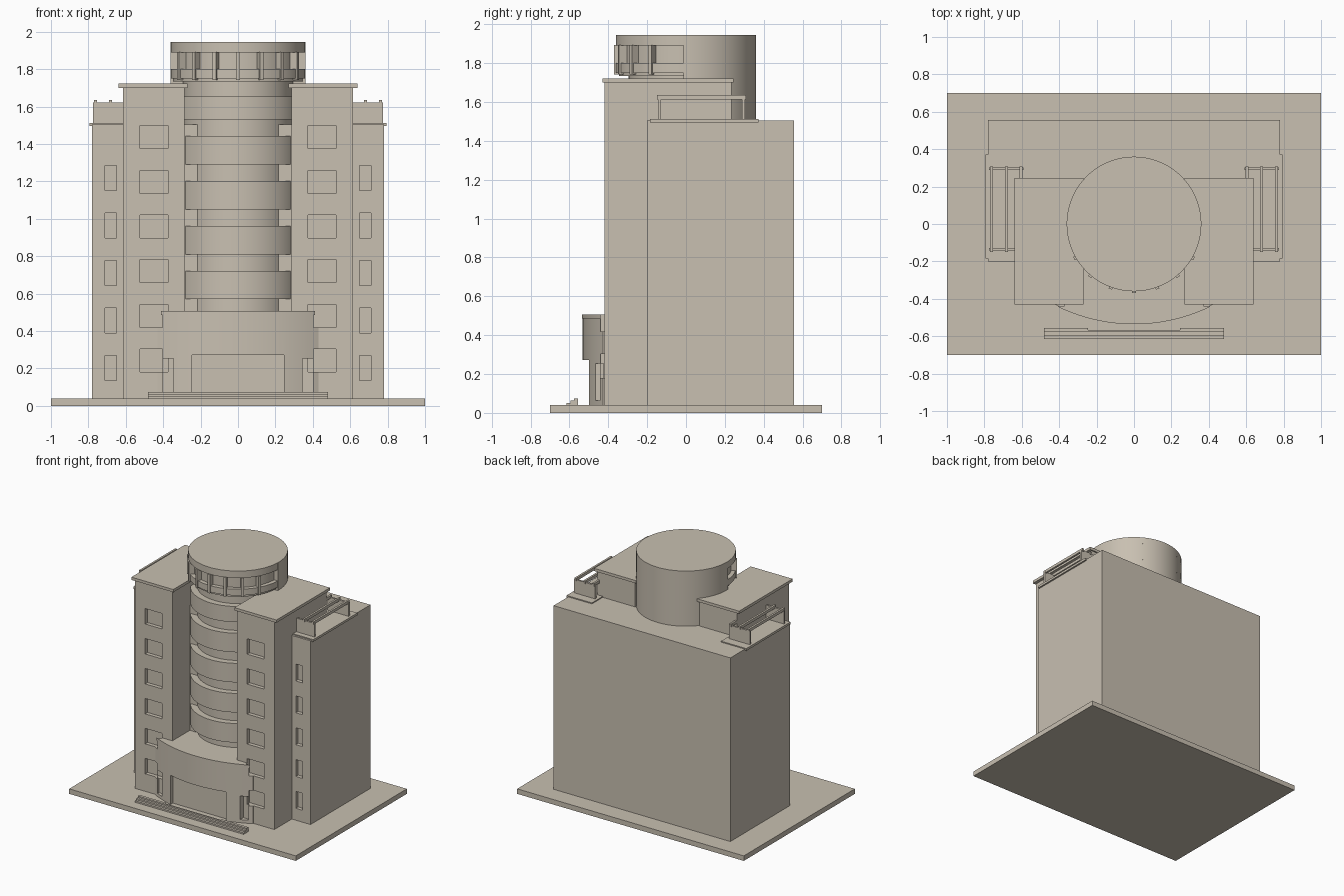
import bpy, bmesh, math
from mathutils import Matrix, Vector

if "Cube" in bpy.data.objects:
    bpy.data.objects.remove(bpy.data.objects["Cube"])

stone = bpy.data.materials.new("beige_stone")
stone.diffuse_color = (0.58, 0.525, 0.44, 1)
stone.use_nodes = True
stone.node_tree.nodes["Principled BSDF"].inputs["Base Color"].default_value = stone.diffuse_color


def finish(name, bm, smooth=False):
    bmesh.ops.recalc_face_normals(bm, faces=bm.faces[:])
    mesh = bpy.data.meshes.new(name)
    bm.to_mesh(mesh)
    bm.free()
    mesh.materials.append(stone)
    ob = bpy.data.objects.new(name, mesh)
    bpy.context.scene.collection.objects.link(ob)
    if smooth:
        shade(ob)
    return ob


def shade(ob):
    bpy.ops.object.select_all(action='DESELECT')
    ob.select_set(True)
    bpy.context.view_layer.objects.active = ob
    bpy.ops.object.shade_smooth_by_angle(angle=math.radians(30))


def add_box(bm, x0, x1, y0, y1, z0, z1):
    centre = Vector(((x0 + x1) / 2, (y0 + y1) / 2, (z0 + z1) / 2))
    size = Matrix.Diagonal((abs(x1 - x0), y1 - y0, z1 - z0, 1))
    bmesh.ops.create_cube(bm, size=1, matrix=Matrix.Translation(centre) @ size)


def boxes(name, *dims):
    bm = bmesh.new()
    for d in dims:
        add_box(bm, *d)
    return finish(name, bm)


def prism(name, pts, z0, z1, smooth=True):
    bm = bmesh.new()
    face = bm.faces.new([bm.verts.new((x, y, z0)) for x, y in pts])
    top = bmesh.ops.extrude_face_region(bm, geom=[face])
    verts = [v for v in top['geom'] if isinstance(v, bmesh.types.BMVert)]
    bmesh.ops.translate(bm, verts=verts, vec=(0, 0, z1 - z0))
    return finish(name, bm, smooth)


def arc(r, a0, a1, n, cy=0):
    angles = [math.radians(a0 + (a1 - a0) * i / n) for i in range(n + 1)]
    return [(r * math.cos(a), cy + r * math.sin(a)) for a in angles]


def disc(name, r, z0, z1):
    return prism(name, arc(r, 0, 360, 72)[:-1], z0, z1)


def cut(ob, *cutters):
    bpy.context.view_layer.objects.active = ob
    for c in cutters:
        c.hide_render = True
        mod = ob.modifiers.new("cut", 'BOOLEAN')
        mod.operation = 'DIFFERENCE'
        mod.solver = 'EXACT'
        mod.object = c
        bpy.ops.object.modifier_apply(modifier=mod.name)


# Ground slab and main block
boxes("base_slab", (-1, 1, -0.7, 0.7, 0, 0.04))
block = boxes("main_block", (-0.78, 0.78, -0.2, 0.555, 0.03, 1.505))

# Window cutters for both wings
wing_cut = boxes("wing_window_cutter", *[
    (s * 0.375, s * 0.525, -0.44, -0.39, 0.18 + 0.239 * i, 0.303 + 0.239 * i)
    for s in (-1, 1) for i in range(6)])
side_cut = boxes("side_window_cutter", *[
    (s * 0.65, s * 0.71, -0.25, -0.17, 0.135 + 0.254 * i, 0.27 + 0.254 * i)
    for s in (-1, 1) for i in range(5)])
cut(block, side_cut)

for s, side in ((-1, "left"), (1, "right")):
    # Front tower with a roof cap
    tower = boxes(side + "_tower", (s * 0.285, s * 0.615, -0.42, 0.235, 0.03, 1.702))
    cut(tower, wing_cut)
    boxes(side + "_tower_cap", (s * 0.27, s * 0.64, -0.43, 0.245, 1.70, 1.722))
    # Roof terrace with end walls and long rails
    boxes(side + "_terrace_slab", (s * 0.57, s * 0.793, -0.185, 0.372, 1.495, 1.513))
    boxes(side + "_terrace_walls", *[
        (s * 0.59, s * 0.775, y, y + 0.015, 1.51, 1.621) for y in (-0.143, 0.288)])
    boxes(side + "_terrace_rails", *[
        (s * (x - 0.008), s * (x + 0.008), -0.15, 0.308, 1.612, 1.635)
        for x in (0.605, 0.683, 0.762)])

# Round core: recessed glazing behind stacked balcony bands
disc("core_glazing", 0.295, 0.45, 1.745)
for i in range(5):
    z = 0.57 + 0.24 * i
    disc("core_band_%d" % i, 0.345, z, z + (0.125 if i == 4 else 0.152))

# Rooftop drum: closed back half, open window band at the front
prism("drum_back", arc(0.36, -2, 182, 40), 1.5, 1.945)
disc("drum_lip", 0.345, 1.733, 1.755)
disc("drum_sill", 0.36, 1.75, 1.80)
disc("drum_glazing", 0.328, 1.79, 1.90)
disc("drum_roof", 0.36, 1.89, 1.945)
bm = bmesh.new()
for i in range(-3, 4):
    mat = (Matrix.Rotation(math.radians(20 * i), 4, 'Z')
           @ Matrix.Translation((0, -0.347, 1.817))
           @ Matrix.Diagonal((0.02, 0.046, 0.15, 1)))
    bmesh.ops.create_cube(bm, size=1, matrix=mat)
finish("drum_mullions", bm)

# Curved entrance hall with doorway and slot windows
half = 27.5
back = [(0.28, 0.0), (-0.28, 0.0)]
shape = arc(0.93, -90 - half, -90 + half, 32, 0.398)
hall = prism("entrance_hall", shape + [(0.43, -0.3)] + back + [(-0.43, -0.3)],
             0.03, 0.488, False)
door_cut = boxes("door_cutter",
                 (-0.245, 0.245, -0.7, -0.47, 0.04, 0.272),
                 (-0.40, -0.345, -0.6, -0.425, 0.065, 0.253),
                 (0.345, 0.40, -0.6, -0.425, 0.065, 0.253))
cut(hall, door_cut, wing_cut)
shade(hall)
rim = prism("entrance_rim", arc(0.934, -90 - half, -90 + half, 32, 0.398)
            + [(0.43, -0.3)] + back + [(-0.43, -0.3)], 0.485, 0.507, False)
cut(rim, wing_cut)
shade(rim)

# Entrance steps
boxes("entrance_steps",
      (-0.48, 0.48, -0.615, -0.567, 0.035, 0.052),
      (-0.48, 0.48, -0.595, -0.567, 0.05, 0.064),
      (-0.48, 0.48, -0.577, -0.567, 0.06, 0.075),
      (-0.48, -0.245, -0.57, -0.555, 0.035, 0.075),
      (0.245, 0.48, -0.57, -0.555, 0.035, 0.075))

# Remove the spent cutters
for c in (wing_cut, side_cut, door_cut):
    bpy.data.objects.remove(c, do_unlink=True)
